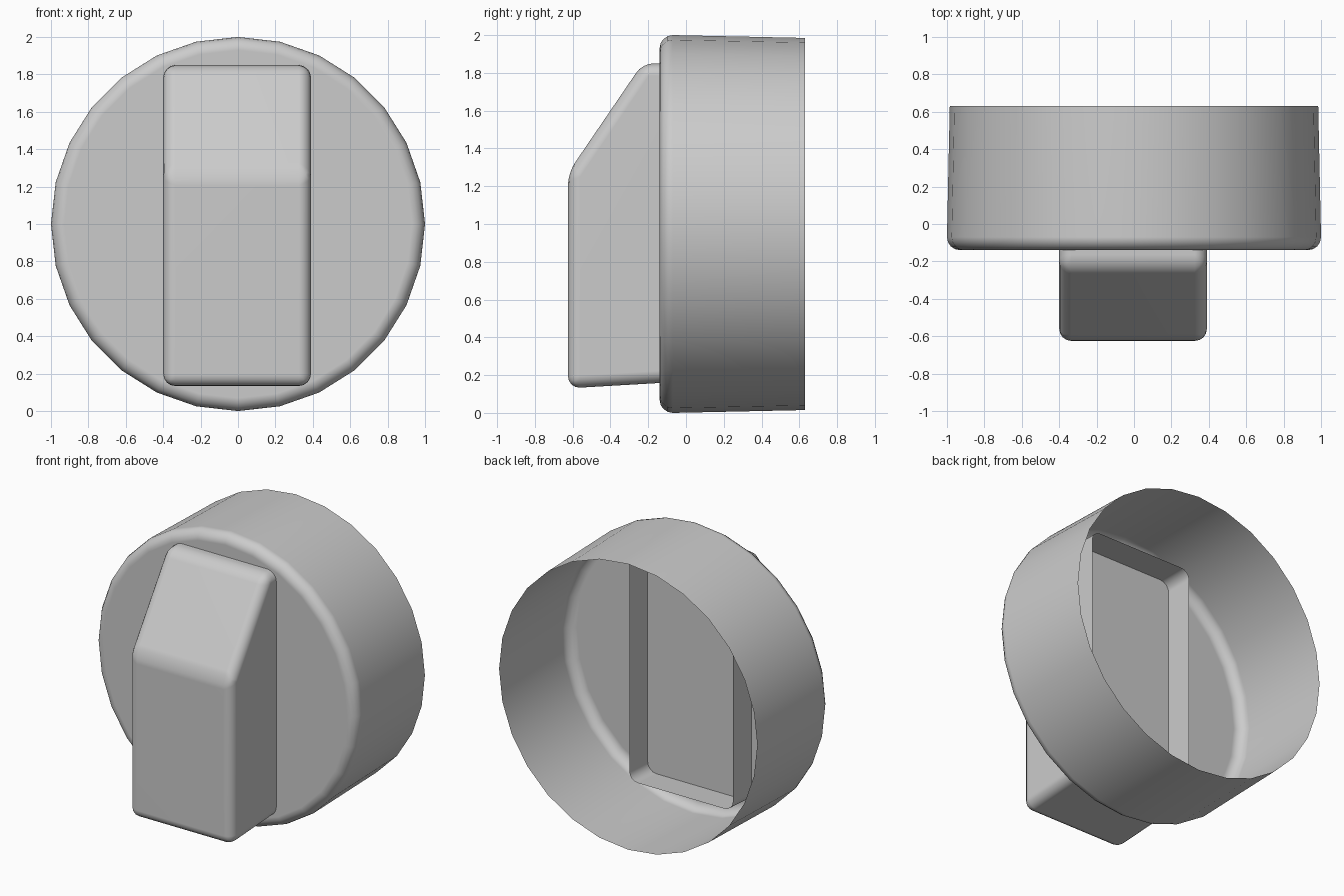
import bpy, bmesh, math

cube = bpy.data.objects.get("Cube")
if cube:
    bpy.data.objects.remove(cube, do_unlink=True)

grey = bpy.data.materials.new("plain grey")
grey.use_nodes = True
colour = (0.6, 0.6, 0.6, 1)
grey.diffuse_color = colour
grey.node_tree.nodes["Principled BSDF"].inputs["Base Color"].default_value = colour


def finish(bm, name):
    """Turn a bmesh into a smooth-shaded object with flat broad faces."""
    mesh = bpy.data.meshes.new(name)
    bm.to_mesh(mesh)
    bm.free()
    mesh.materials.append(grey)
    obj = bpy.data.objects.new(name, mesh)
    bpy.context.collection.objects.link(obj)
    bpy.ops.object.select_all(action="DESELECT")
    obj.select_set(True)
    bpy.context.view_layer.objects.active = obj
    bpy.ops.object.shade_smooth_by_angle(angle=math.radians(35))
    normals = obj.modifiers.new("flat_faces", "WEIGHTED_NORMAL")
    normals.keep_sharp = True
    return obj


# Dial cup: thin tapered shell, closed in front with a rounded rim, open behind
SIDES, FRONT, BACK, ROUND = 28, -0.14, 0.63, 0.07
profile = [(0.985, BACK)]
for i in range(5):
    a = math.radians(90 * i / 4)
    profile.append((1 - ROUND + ROUND * math.cos(a), FRONT + ROUND - ROUND * math.sin(a)))
bm = bmesh.new()
rings = []
for radius, y in profile:
    rings.append([bm.verts.new((radius * math.cos(math.tau * k / SIDES), y,
                                1 + radius * math.sin(math.tau * k / SIDES)))
                  for k in range(SIDES)])
for r, s in zip(rings, rings[1:]):
    for k in range(SIDES):
        n = (k + 1) % SIDES
        bm.faces.new((r[k], r[n], s[n], s[k]))
bm.faces.new(rings[-1])
bmesh.ops.recalc_face_normals(bm, faces=bm.faces)
if sum(f.normal.y for f in bm.faces if len(f.verts) == SIDES) > 0:
    bmesh.ops.reverse_faces(bm, faces=bm.faces)
finish(bm, "dial_cup")

# Grip: side profile extruded across, rounded, passing through the cup, open behind
TAIL = 0.06
outline = [(TAIL, 0.17), (-0.625, 0.13), (-0.625, 1.27), (-0.23, 1.85), (TAIL, 1.85)]
bm = bmesh.new()
left = [bm.verts.new((0.39, y, z)) for y, z in outline]
right = [bm.verts.new((-0.4, y, z)) for y, z in outline]
bm.faces.new(left)
bm.faces.new(right[::-1])
for k in range(len(outline)):
    n = (k + 1) % len(outline)
    bm.faces.new((left[n], left[k], right[k], right[n]))
bmesh.ops.recalc_face_normals(bm, faces=bm.faces)
back = [f for f in bm.faces if all(v.co.y > TAIL - 0.001 for v in f.verts)]
bmesh.ops.delete(bm, geom=back, context="FACES_ONLY")
edges = [e for e in bm.edges if not e.is_boundary]
bmesh.ops.bevel(bm, geom=edges, offset=0.065, offset_type="OFFSET", segments=4,
                profile=0.5, affect="EDGES", clamp_overlap=True)
finish(bm, "grip")
